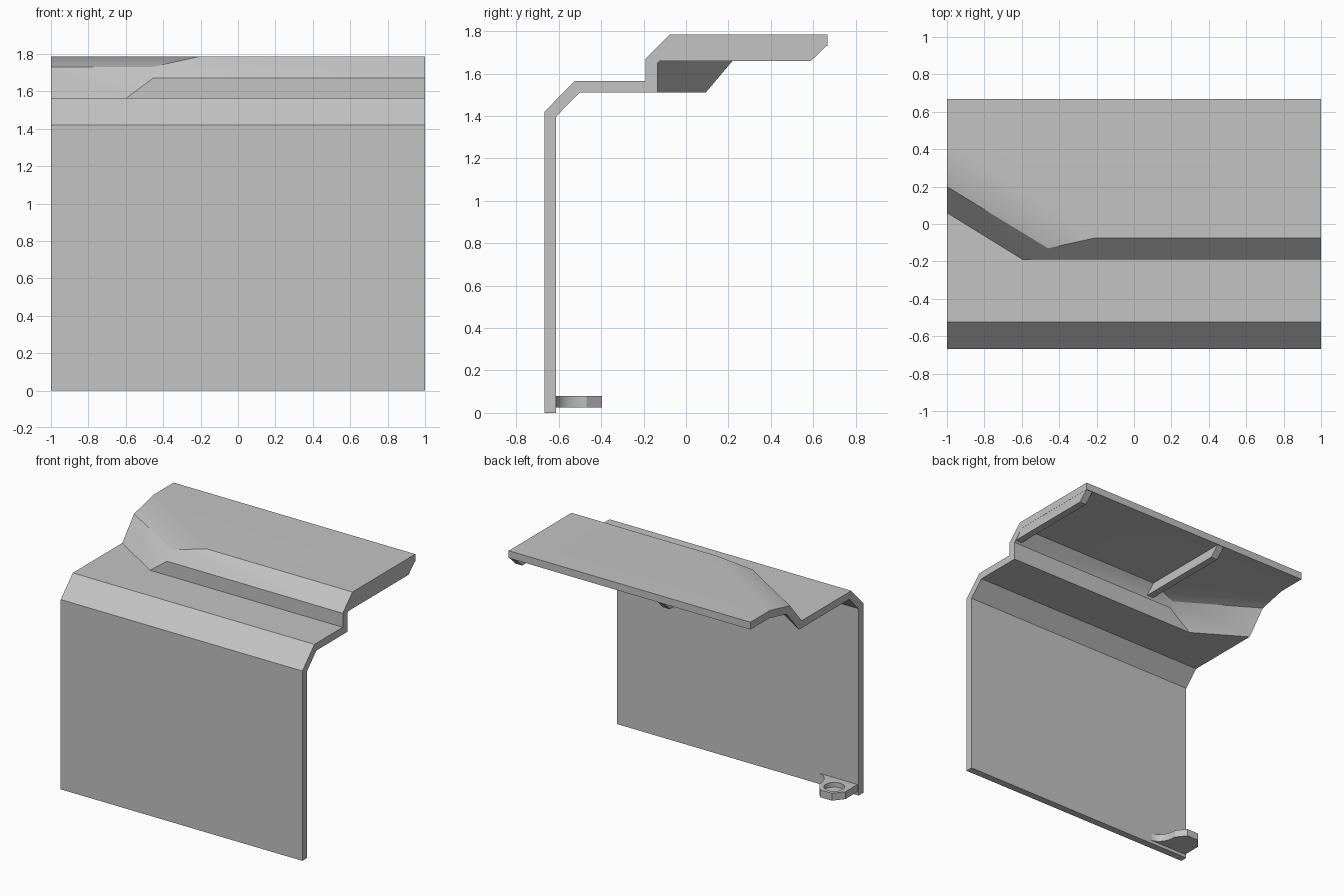
import bpy, bmesh, math
from mathutils import Vector, Matrix

if "Cube" in bpy.data.objects:
    bpy.data.objects.remove(bpy.data.objects["Cube"], do_unlink=True)

grey = bpy.data.materials.new("plain grey")
grey.use_nodes = True
colour = (0.55, 0.55, 0.55, 1)
grey.diffuse_color = colour
grey.node_tree.nodes["Principled BSDF"].inputs["Base Color"].default_value = colour


def add_object(name, bm):
    bmesh.ops.recalc_face_normals(bm, faces=bm.faces)
    mesh = bpy.data.meshes.new(name)
    bm.to_mesh(mesh)
    bm.free()
    mesh.materials.append(grey)
    obj = bpy.data.objects.new(name, mesh)
    bpy.context.collection.objects.link(obj)
    return obj


def smooth(obj):
    bpy.ops.object.select_all(action="DESELECT")
    obj.select_set(True)
    bpy.context.view_layer.objects.active = obj
    bpy.ops.object.shade_smooth_by_angle(angle=math.radians(30))


def prism(name, points, offset):
    """Extrude a flat outline along an offset."""
    bm = bmesh.new()
    face = bm.faces.new([bm.verts.new(p) for p in points])
    copy = bmesh.ops.extrude_face_region(bm, geom=[face])["geom"]
    bmesh.ops.translate(bm, vec=offset, verts=[v for v in copy if isinstance(v, bmesh.types.BMVert)])
    return add_object(name, bm)


# Folded panel: outer surface, with a slanted pocket at the right end
LEFT, RIGHT, BACK, THICK = 1, -1, 0.667, 0.055
TOP, LEDGE = 1.785, 1.565
points = {
    "foot_r": (RIGHT, -0.667, 0), "foot_l": (LEFT, -0.667, 0),
    "wall_r": (RIGHT, -0.667, 1.42), "wall_l": (LEFT, -0.667, 1.42),
    "fold_r": (RIGHT, -0.525, LEDGE), "fold_l": (LEFT, -0.525, LEDGE),
    "slant_r": (RIGHT, 0.06, LEDGE), "slant_l": (-0.595, -0.19, LEDGE),
    "step_l": (LEFT, -0.19, LEDGE),
    "riser_r": (-0.455, -0.19, 1.67), "riser_l": (LEFT, -0.19, 1.67),
    "brow_r": (RIGHT, 0.2, 1.73), "brow_l": (-0.46, -0.13, 1.73),
    "crest_m": (-0.21, -0.075, TOP), "crest_l": (LEFT, -0.075, TOP),
    "crest_r": (RIGHT, 0.435, TOP),
    "back_r": (RIGHT, BACK, TOP), "back_l": (LEFT, BACK, TOP),
}
faces = [
    "foot_r foot_l wall_l wall_r",
    "wall_r wall_l fold_l fold_r",
    "fold_r fold_l step_l slant_l slant_r",
    "slant_l step_l riser_l riser_r",
    "slant_r slant_l riser_r brow_l brow_r",
    "riser_r riser_l crest_l crest_m brow_l",
    "brow_r brow_l crest_m crest_r",
    "crest_r crest_m crest_l back_l back_r",
]
bm = bmesh.new()
outer = {key: bm.verts.new(p) for key, p in points.items()}
for names in faces:
    bm.faces.new([outer[k] for k in names.split()])
bm.normal_update()


def inner_point(v):
    """Meet the offset planes of all faces at a vertex, staying on the end planes."""
    planes = [(f.normal.copy(), -THICK) for f in v.link_faces]
    for axis, limits in enumerate(((LEFT, RIGHT), (BACK,), (0,))):
        if any(abs(v.co[axis] - limit) < 1e-4 for limit in limits):
            n = Vector((0, 0, 0))
            n[axis] = 30
            planes.append((n, 0))
    m = Matrix.Identity(3) * 0.001
    rhs = Vector((0, 0, 0))
    for n, d in planes:
        m += Matrix([n * c for c in n])
        rhs += n * d
    return v.co + m.inverted() @ rhs


inner = {v: inner_point(v) for v in outer.values()}
inner = {v: bm.verts.new(co) for v, co in inner.items()}
rim = [e.verts[:] for e in bm.edges if e.is_boundary]
for f in list(bm.faces):
    bm.faces.new([inner[v] for v in reversed(f.verts)])
for a, b in rim:
    bm.faces.new((a, b, inner[b], inner[a]))
panel = add_object("folded_panel", bm)
smooth(panel)
weighted = panel.modifiers.new("weighted normals", "WEIGHTED_NORMAL")
weighted.keep_sharp = True

# Stiffening ribs beneath the top
rib = [(-0.125, 1.66), (0.59, 1.66), (0.662, 1.73), (0.662, 1.742), (-0.06, 1.742), (-0.13, 1.68)]
for name, x in (("left_rib", 0.944), ("middle_rib", -0.28)):
    prism(name, [(x, y, z) for y, z in rib], (0.055, 0, 0))

# Screw tab with a curved shoulder and a round recess
outline = [(-0.99, -0.63), (-0.99, -0.47), (-0.93, -0.397), (-0.83, -0.397), (-0.775, -0.47)]
for i in range(1, 9):
    a = math.radians(90 * i / 8)
    outline.append((-0.675 - 0.1 * math.cos(a), -0.47 - 0.14 * math.sin(a)))
outline.append((-0.675, -0.63))
tab = prism("screw_tab", [(x, y, 0.025) for x, y in outline], (0, 0, 0.055))

ring = [math.tau * i / 32 for i in range(32)]
cutter = prism("recess_cutter",
               [(-0.882 + 0.07 * math.cos(a), -0.492 + 0.07 * math.sin(a), 0.045) for a in ring],
               (0, 0, 0.1))
cutter.hide_render = True
cut = tab.modifiers.new("recess", "BOOLEAN")
cut.operation = "DIFFERENCE"
cut.solver = "EXACT"
cut.object = cutter
smooth(tab)
cutter.hide_viewport = True
